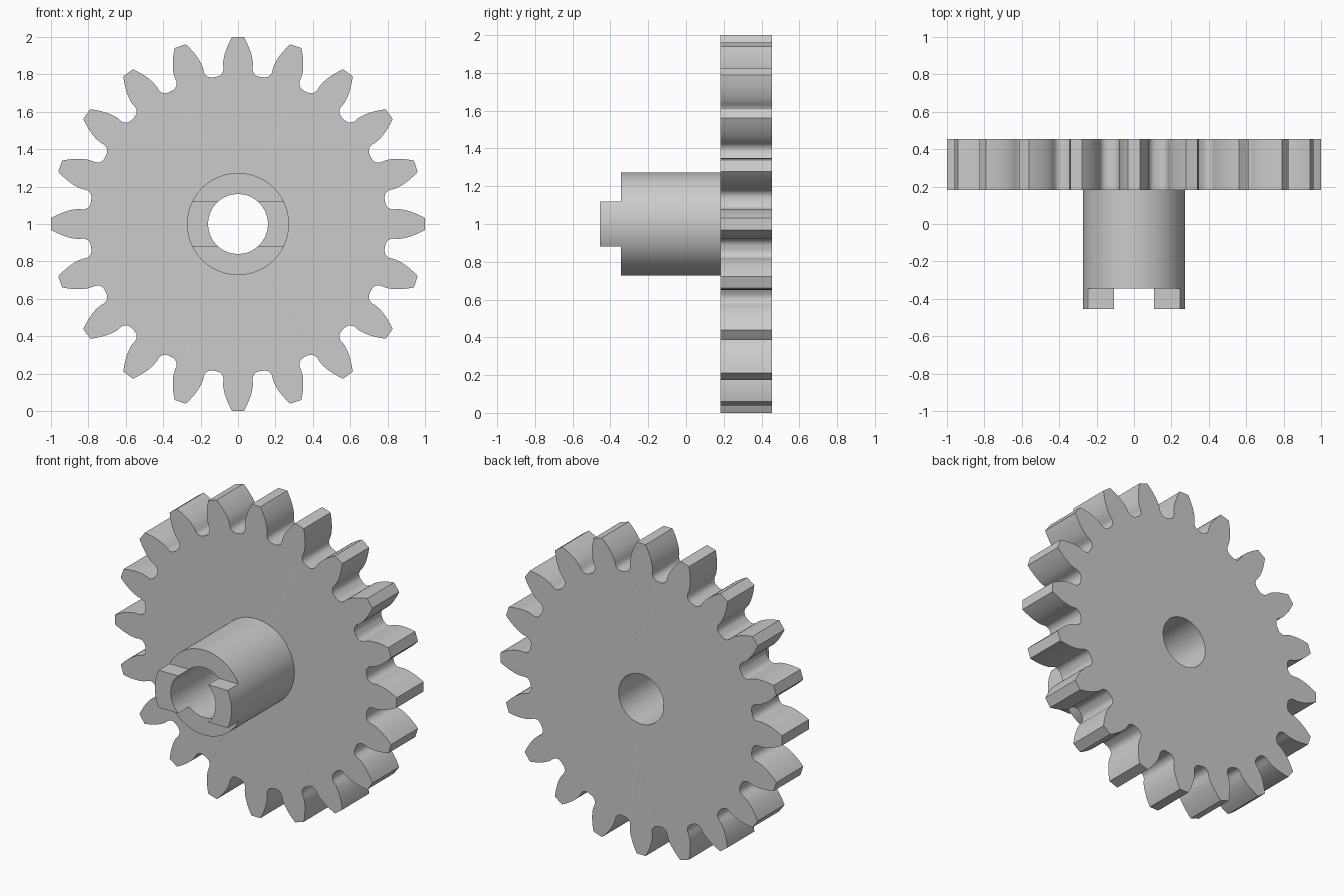
import bpy, bmesh, math

if "Cube" in bpy.data.objects:
    bpy.data.objects.remove(bpy.data.objects["Cube"], do_unlink=True)

TEETH = 20
MODULE = 1 / 11                      # tip radius is exactly 1
PITCH_R = MODULE * TEETH / 2
BASE_R = PITCH_R * math.cos(math.radians(20))
ROOT_R = PITCH_R - 1.25 * MODULE
BORE_R, HUB_R, TAB_HALF = 0.16, 0.2727, 0.12
FRONT, SHOULDER, GEAR_FRONT, BACK = -0.4545, -0.345, 0.182, 0.4545

grey = bpy.data.materials.new("Light grey")
grey.use_nodes = True
colour = (0.6, 0.6, 0.6, 1)
grey.diffuse_color = colour
grey.node_tree.nodes["Principled BSDF"].inputs["Base Color"].default_value = colour


def polar(r, a):
    """Point in the gear plane, angle measured from the +x axis."""
    return r * math.cos(a), 1 + r * math.sin(a)


def prism(name, outer, inner, y0, y1, closed=True):
    """Solid between two paired outlines, extruded along y."""
    bm = bmesh.new()
    rows = [[bm.verts.new((x, y, z)) for x, z in line]
            for line, y in ((outer, y0), (outer, y1), (inner, y1), (inner, y0))]
    n = len(outer)
    for i in range(n if closed else n - 1):
        j = (i + 1) % n
        for k in range(4):
            a, b = rows[k], rows[(k + 1) % 4]
            bm.faces.new((a[i], a[j], b[j], b[i]))
    if not closed:
        for i in (0, n - 1):
            bm.faces.new([row[i] for row in rows])
    bmesh.ops.recalc_face_normals(bm, faces=bm.faces)
    mesh = bpy.data.meshes.new(name)
    bm.to_mesh(mesh)
    bm.free()
    mesh.materials.append(grey)
    obj = bpy.data.objects.new(name, mesh)
    bpy.context.collection.objects.link(obj)
    bpy.ops.object.select_all(action="DESELECT")
    obj.select_set(True)
    bpy.context.view_layer.objects.active = obj
    bpy.ops.object.shade_smooth_by_angle(angle=math.radians(30))
    return obj


def involute(a):
    return math.tan(a) - a


# Half tooth as (radius, angle from tooth centre): root fillet, then involute flank
base_angle = math.pi / (2 * TEETH) + involute(math.radians(20))
FILLET = 0.04
half = []
for i in range(7):
    t = math.radians(90 * i / 6)
    half.append((ROOT_R + FILLET * (1 - math.cos(t)),
                 base_angle + FILLET * (1 - math.sin(t)) / ROOT_R))
for i in range(9):
    r = BASE_R + (1 - BASE_R) * i / 8
    half.append((r, base_angle - involute(math.acos(min(1, BASE_R / r)))))

# Whole gear outline with one bore point for each rim point
rim = []
for k in range(TEETH):
    centre = 2 * math.pi * k / TEETH
    rim += [(r, centre - a) for r, a in half]
    rim += [(r, centre + a) for r, a in reversed(half)]
    rim.append((ROOT_R, centre + math.pi / TEETH))
prism("gear_wheel", [polar(r, a) for r, a in rim],
      [polar(BORE_R, a) for r, a in rim], GEAR_FRONT, BACK)

# Hub tube
angles = [2 * math.pi * i / 96 for i in range(96)]
prism("hub", [polar(HUB_R, a) for a in angles],
      [polar(BORE_R, a) for a in angles], SHOULDER, GEAR_FRONT)

# Two drive tabs with flat tops and bottoms
for name, turn in (("drive_tab_left", 0), ("drive_tab_right", math.pi)):
    arcs = []
    for r in (HUB_R, BORE_R):
        reach = math.asin(TAB_HALF / r)
        arcs.append([polar(r, turn + reach * (i / 8 - 1)) for i in range(17)])
    prism(name, arcs[0], arcs[1], FRONT, SHOULDER, closed=False)
